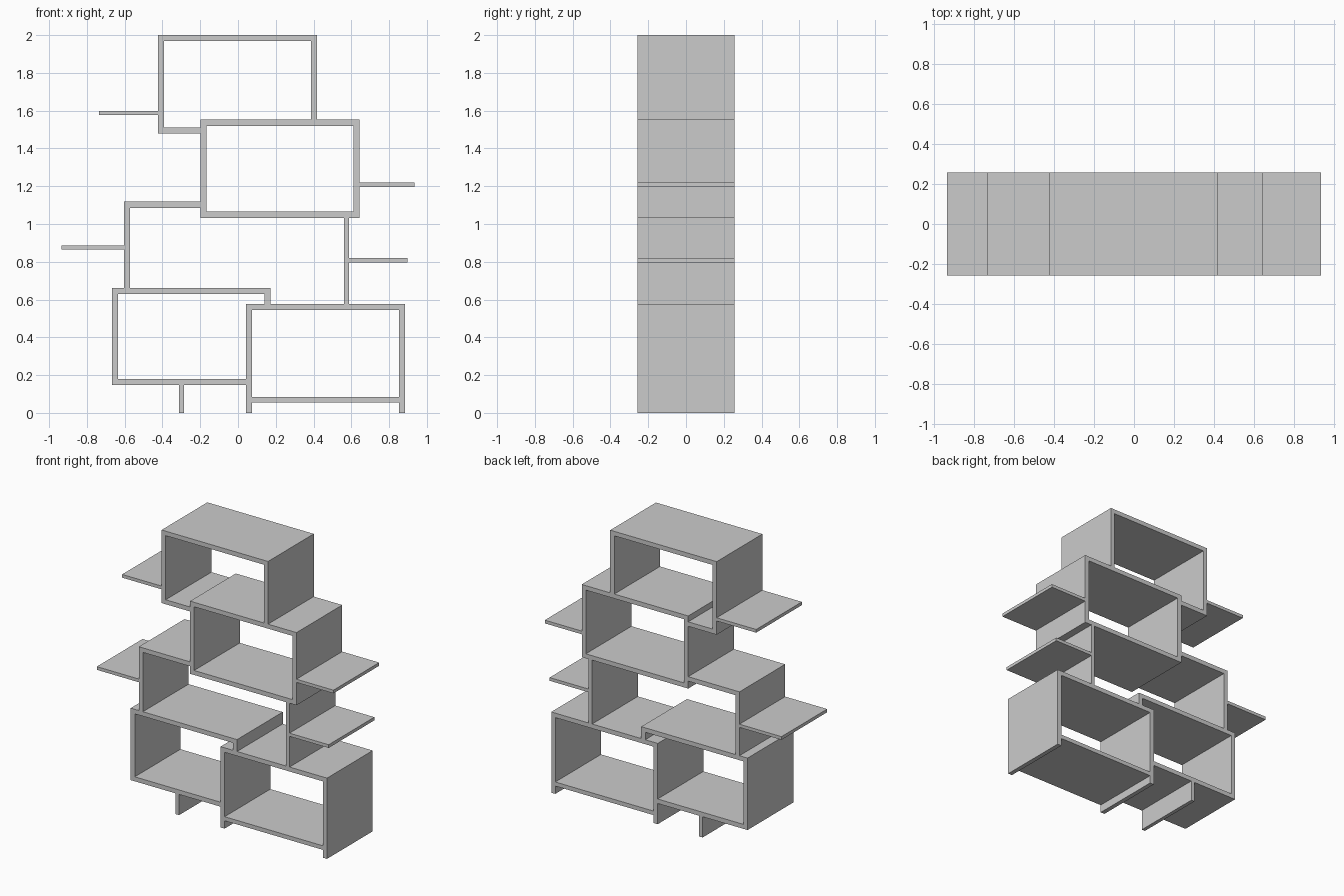
import bpy, bmesh
from mathutils import Vector

if "Cube" in bpy.data.objects:
    bpy.data.objects.remove(bpy.data.objects["Cube"])

D = 0.258   # half depth
T = 0.032   # board thickness


def strip(name, outer, t=T, closed=False):
    """Board bent along an axis-aligned (x, z) path, thickened to its left, run through the depth."""
    pts = [Vector(p) for p in outer]
    n = len(pts)
    segs = n if closed else n - 1
    normals = []
    for i in range(segs):
        d = (pts[(i + 1) % n] - pts[i]).normalized()
        normals.append(Vector((-d.y, d.x)))
    inner = []
    for i, p in enumerate(pts):
        if closed:
            off = normals[i - 1] + normals[i]
        elif i == 0:
            off = normals[0]
        elif i == n - 1:
            off = normals[-1]
        else:
            off = normals[i - 1] + normals[i]
        inner.append(p + off * t)

    bm = bmesh.new()
    a = [bm.verts.new((p.x, -D, p.y)) for p in pts]
    b = [bm.verts.new((p.x, -D, p.y)) for p in inner]
    faces = []
    for i in range(segs):
        j = (i + 1) % n
        faces.append(bm.faces.new((a[i], a[j], b[j], b[i])))
    ext = bmesh.ops.extrude_face_region(bm, geom=faces, use_keep_orig=True)
    moved = [g for g in ext["geom"] if isinstance(g, bmesh.types.BMVert)]
    bmesh.ops.translate(bm, verts=moved, vec=(0, 2 * D, 0))
    bmesh.ops.recalc_face_normals(bm, faces=bm.faces)
    mesh = bpy.data.meshes.new(name)
    bm.to_mesh(mesh)
    bm.free()
    obj = bpy.data.objects.new(name, mesh)
    bpy.context.collection.objects.link(obj)


def panel(name, x0, x1, z0, z1):
    """Flat board spanning the full depth."""
    strip(name, [(x0, z0), (x1, z0)], z1 - z0)


# Stacked cubbies, top to bottom
strip("top_cubby", [(0.418, 1.55), (0.418, 2.0), (-0.423, 2.0),
                    (-0.423, 1.478), (-0.198, 1.478)])
strip("upper_cubby", [(-0.198, 1.033), (0.643, 1.033),
                      (0.643, 1.552), (-0.198, 1.552)], closed=True)
strip("middle_cubby", [(-0.198, 1.118), (-0.603, 1.118), (-0.603, 0.662)])
panel("middle_right_wall", 0.561, 0.588, 0.577, 1.033)
strip("lower_left_cubby", [(0.173, 0.577), (0.173, 0.662), (-0.667, 0.662),
                           (-0.667, 0.148), (0.043, 0.148)])
strip("lower_right_cubby", [(0.884, 0), (0.884, 0.577), (0.043, 0.577), (0.043, 0)])
panel("lower_right_floor", 0.075, 0.852, 0.056, 0.085)

# Support foot under the lower left cubby
panel("foot", -0.312, -0.285, 0, 0.148)

# Thin side shelves
for name, x0, x1, z in [("top_left_shelf", -0.735, -0.423, 1.576),
                        ("upper_right_shelf", 0.643, 0.935, 1.196),
                        ("middle_left_shelf", -0.935, -0.603, 0.864),
                        ("middle_right_shelf", 0.588, 0.897, 0.796)]:
    panel(name, x0, x1, z, z + 0.023)
